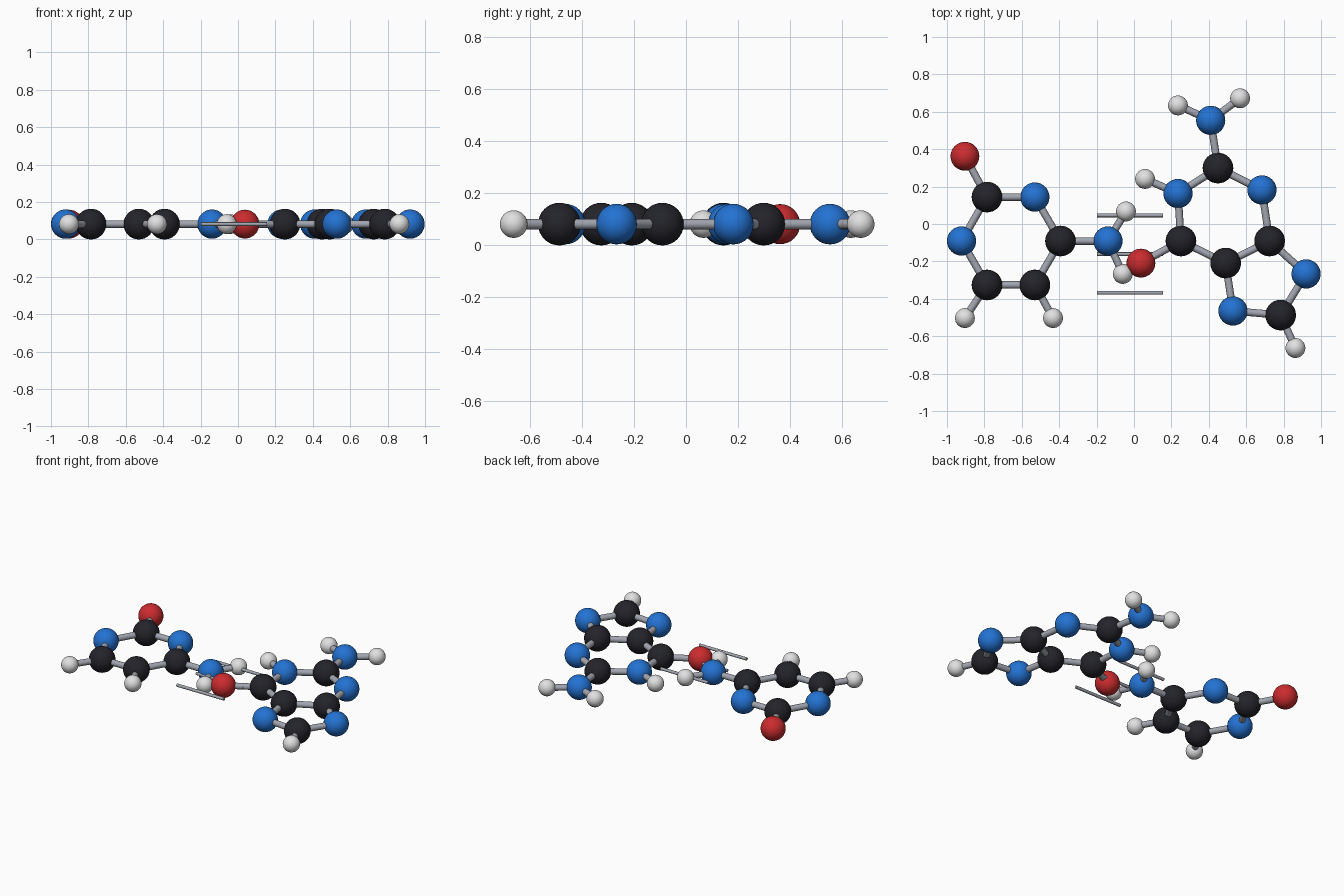
import bpy
from mathutils import Vector

cube = bpy.data.objects.get("Cube")
if cube:
    bpy.data.objects.remove(cube, do_unlink=True)

PLANE_Z = 0.082


def make_material(name, colour):
    mat = bpy.data.materials.new(name)
    mat.use_nodes = True
    rgba = (*colour, 1.0)
    mat.diffuse_color = rgba
    shader = next(n for n in mat.node_tree.nodes if n.type == 'BSDF_PRINCIPLED')
    shader.inputs["Base Color"].default_value = rgba
    return mat


# Element kinds: material and ball radius
black = make_material("carbon black", (0.017, 0.017, 0.024))
blue = make_material("nitrogen blue", (0.017, 0.17, 0.65))
red = make_material("oxygen red", (0.6, 0.025, 0.028))
white = make_material("hydrogen white", (0.75, 0.75, 0.75))
grey = make_material("bond grey", (0.36, 0.38, 0.43))
KINDS = {
    "carbon": (black, 0.082),
    "nitrogen": (blue, 0.078),
    "oxygen": (red, 0.077),
    "hydrogen": (white, 0.053),
}


def add_ball(name, kind, x, y):
    mat, radius = KINDS[kind]
    bpy.ops.mesh.primitive_uv_sphere_add(
        segments=32, ring_count=16, radius=radius, location=(x, y, PLANE_Z))
    ball = bpy.context.object
    ball.name = name
    ball.data.materials.append(mat)
    bpy.ops.object.shade_smooth()


def add_rod(name, start, end, radius):
    a, b = (Vector((*p, PLANE_Z)) for p in (start, end))
    bpy.ops.mesh.primitive_cylinder_add(
        vertices=16, radius=radius, depth=(b - a).length, location=(a + b) / 2)
    rod = bpy.context.object
    rod.name = name
    rod.rotation_mode = 'QUATERNION'
    rod.rotation_quaternion = (b - a).to_track_quat('Z', 'Y')
    rod.data.materials.append(grey)
    bpy.ops.object.shade_smooth_by_angle()


def build_molecule(prefix, atoms, bonds):
    for key, (kind, x, y) in atoms.items():
        add_ball(f"{prefix}_{key}_{kind}", kind, x, y)
    for first, second in bonds:
        add_rod(f"{prefix}_bond_{first}_{second}",
                atoms[first][1:], atoms[second][1:], 0.02)


def chain(*keys):
    return list(zip(keys, keys[1:]))


# Single-ring molecule on the right side (-x)
build_molecule("single_ring", {
    "ring_back_outer": ("carbon", -0.786, 0.144),
    "ring_back_inner": ("nitrogen", -0.53, 0.144),
    "ring_inner": ("carbon", -0.393, -0.091),
    "ring_front_inner": ("carbon", -0.53, -0.326),
    "ring_front_outer": ("carbon", -0.786, -0.326),
    "ring_outer": ("nitrogen", -0.922, -0.091),
    "tip": ("oxygen", -0.904, 0.362),
    "arm": ("nitrogen", -0.139, -0.091),
    "arm_back": ("hydrogen", -0.043, 0.067),
    "arm_front": ("hydrogen", -0.06, -0.267),
    "foot_outer": ("hydrogen", -0.904, -0.503),
    "foot_inner": ("hydrogen", -0.433, -0.503),
}, chain("ring_back_outer", "ring_back_inner", "ring_inner", "ring_front_inner",
         "ring_front_outer", "ring_outer", "ring_back_outer", "tip")
   + chain("ring_inner", "arm", "arm_back")
   + [("arm", "arm_front"), ("ring_front_outer", "foot_outer"),
      ("ring_front_inner", "foot_inner")])

# Double-ring molecule on the left side (+x)
build_molecule("double_ring", {
    "hexagon_side": ("carbon", 0.251, -0.091),
    "hexagon_back_side": ("nitrogen", 0.235, 0.163),
    "hexagon_back": ("carbon", 0.449, 0.299),
    "hexagon_outer": ("nitrogen", 0.684, 0.182),
    "shared_outer": ("carbon", 0.725, -0.091),
    "shared_inner": ("carbon", 0.49, -0.209),
    "pentagon_outer": ("nitrogen", 0.92, -0.267),
    "pentagon_front": ("carbon", 0.784, -0.487),
    "pentagon_inner": ("nitrogen", 0.529, -0.465),
    "side_arm": ("oxygen", 0.037, -0.209),
    "side_tip": ("hydrogen", 0.059, 0.241),
    "back_arm": ("nitrogen", 0.41, 0.554),
    "back_tip_inner": ("hydrogen", 0.235, 0.634),
    "back_tip_outer": ("hydrogen", 0.567, 0.672),
    "front_tip": ("hydrogen", 0.863, -0.663),
}, chain("hexagon_side", "hexagon_back_side", "hexagon_back", "hexagon_outer",
         "shared_outer", "shared_inner", "hexagon_side", "side_arm")
   + chain("shared_outer", "pentagon_outer", "pentagon_front",
           "pentagon_inner", "shared_inner")
   + chain("hexagon_back", "back_arm", "back_tip_inner")
   + [("back_arm", "back_tip_outer"), ("hexagon_back_side", "side_tip"),
      ("pentagon_front", "front_tip")])

# Three thin rods linking the two molecules
for i, label in enumerate(("back", "middle", "front")):
    y = 0.046 - 0.207 * i
    add_rod(f"link_rod_{label}", (-0.197, y), (0.155, y), 0.01)
